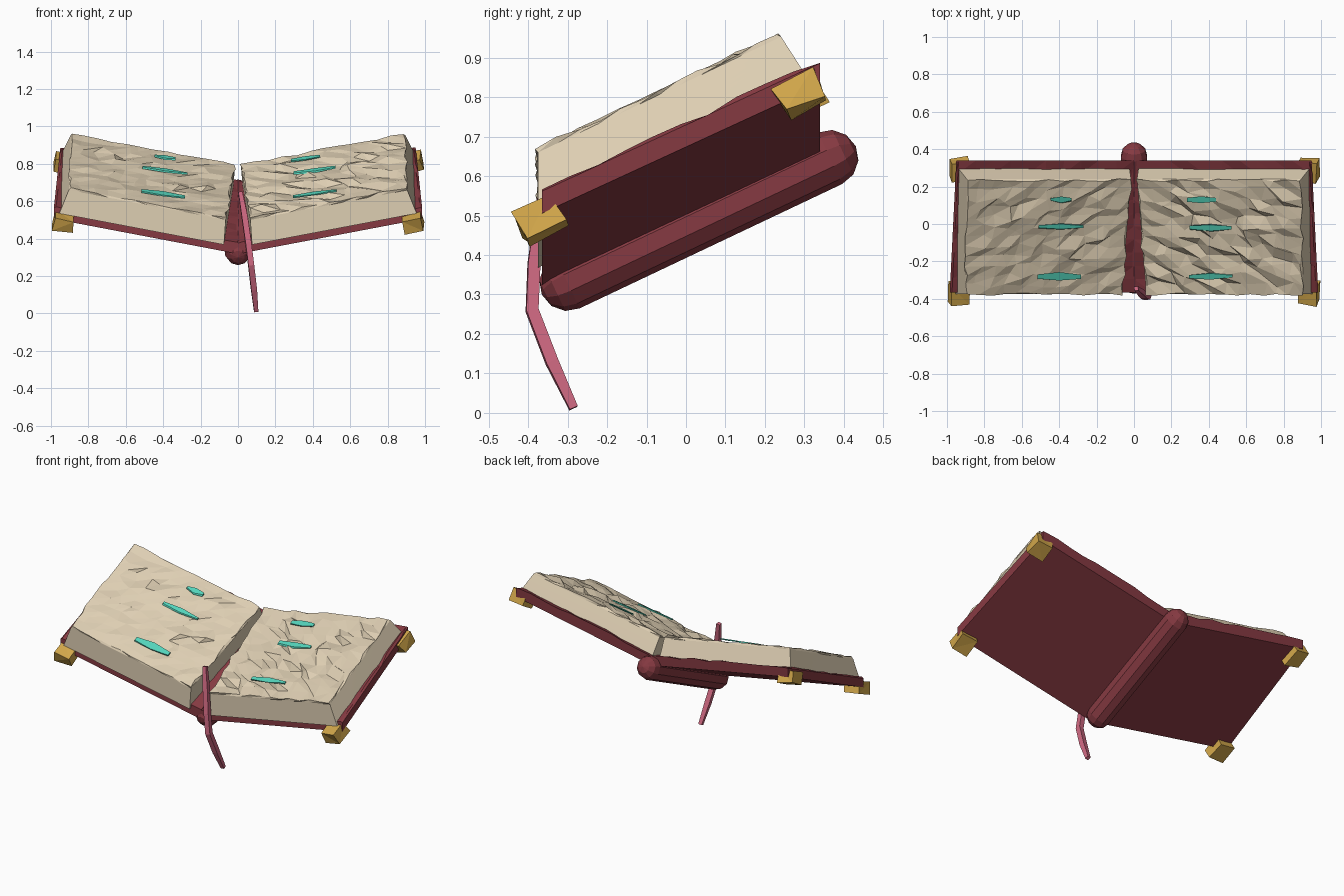
import bpy, bmesh, math, random
from mathutils import Vector, Matrix

random.seed(4)
if "Cube" in bpy.data.objects:
    bpy.data.objects.remove(bpy.data.objects["Cube"], do_unlink=True)


def material(name, rgb):
    m = bpy.data.materials.new(name)
    m.use_nodes = True
    m.diffuse_color = (*rgb, 1)
    m.node_tree.nodes["Principled BSDF"].inputs["Base Color"].default_value = (*rgb, 1)
    return m


leather = material("dark red leather", (0.24, 0.042, 0.054))
paper = material("cream paper", (0.73, 0.62, 0.45))
gold = material("gold", (0.65, 0.39, 0.07))
teal = material("teal ink", (0.09, 0.66, 0.50))
pink = material("pink ribbon", (0.62, 0.14, 0.22))


def finish(bm, name, mat):
    bmesh.ops.recalc_face_normals(bm, faces=bm.faces)
    me = bpy.data.meshes.new(name)
    bm.to_mesh(me)
    bm.free()
    me.materials.append(mat)
    ob = bpy.data.objects.new(name, me)
    bpy.context.collection.objects.link(ob)
    return ob


def lerp(a, b, t):
    return a + (b - a) * t


def jit(amount):
    return random.uniform(-amount, amount)


def slab(name, mat, cuts, place):
    """Gridded block whose unit coordinates are mapped through place."""
    bm = bmesh.new()
    bmesh.ops.create_cube(bm, size=1)
    bmesh.ops.subdivide_edges(bm, edges=bm.edges, cuts=cuts, use_grid_fill=True)
    for v in bm.verts:
        v.co = place(*(v.co + Vector((0.5, 0.5, 0.5))))
    bmesh.ops.triangulate(bm, faces=bm.faces, quad_method='ALTERNATE')
    return finish(bm, name, mat)


# Heights of the tilted, opened book at a given spot
def cover_z(x, y):
    return 0.49 + 0.19 * abs(x) + 0.47 * y


def page_z(x, y):
    return 0.68 + 0.19 * abs(x) + 0.48 * y


def cover(side):
    def place(a, b, c):
        x = a * lerp(0.985, 0.95, b)
        y = lerp(-0.365, 0.34, b)
        z = cover_z(x, y) + 0.062 * c
        if c > 0.99:
            z += jit(0.008)
            x -= 0.012 * a
        return Vector((side * x, y, z))
    return place


def pages(side, rough):
    def place(a, b, c):
        inner = lerp(0.065, 0.015, b) + 0.01 * (1 - c)
        outer = lerp(0.955, 0.90, c) - 0.01 * b
        x = lerp(inner, outer, a)
        y = lerp(-0.375, lerp(0.305, 0.235, c), b)
        z = lerp(cover_z(x, y) + 0.04, page_z(x, y), c)
        if c > 0.99:
            edge = min(a, 1 - a, b, 1 - b) < 0.01
            k = 0.4 if edge else 1
            x += k * jit(0.03)
            y += k * jit(0.02)
            z += k * jit(rough)
        return Vector((side * x, y, z))
    return place


def corner(name, side, y, z):
    bm = bmesh.new()
    bmesh.ops.create_cube(bm, size=1)
    for v in bm.verts:
        v.co = Vector((v.co.x * 0.105, v.co.y * 0.11, v.co.z * 0.075))
        v.co += Vector((jit(0.006), jit(0.008), jit(0.006)))
    turn = Matrix.Rotation(math.radians(25), 4, 'X') @ Matrix.Rotation(-side * 0.19, 4, 'Y')
    bm.transform(Matrix.Translation((side * 0.932, y, z)) @ turn)
    bmesh.ops.triangulate(bm, faces=bm.faces)
    finish(bm, name, gold)


def ink_stroke(name, x, y, length, width):
    bm = bmesh.new()
    bmesh.ops.create_circle(bm, cap_ends=True, segments=6, radius=1)
    top = bmesh.ops.extrude_face_region(bm, geom=bm.faces[:])
    bmesh.ops.translate(bm, verts=[v for v in top["geom"] if isinstance(v, bmesh.types.BMVert)],
                        vec=(0, 0, 0.008))
    base = page_z(x, y) + 0.014
    for v in bm.verts:
        dx = v.co.x * length / 2
        dy = v.co.y * width / 2 + jit(0.004)
        slope = 0.14 * (1 if x > 0 else -1)
        v.co = Vector((x + dx, y + dy, base + slope * dx + 0.48 * dy + v.co.z))
    finish(bm, name, teal)


# Covers, page blocks and metal corners, mirrored to both sides
for side, label, rough in ((1, "left", 0.014), (-1, "right", 0.007)):
    slab(label + "_cover", leather, 9, cover(side))
    slab(label + "_pages", paper, 11, pages(side, rough))
    corner(label + "_front_corner", side, -0.37, 0.49)
    corner(label + "_back_corner", side, 0.29, 0.808)

# Ink strokes on both pages
strokes = ((-0.39, 0.13, 0.13, 0.03), (-0.39, -0.015, 0.28, 0.028), (-0.40, -0.28, 0.27, 0.04),
           (0.36, 0.13, 0.18, 0.03), (0.41, -0.02, 0.26, 0.035), (0.41, -0.28, 0.27, 0.03))
for i, s in enumerate(strokes):
    ink_stroke("ink_stroke_%d" % (i + 1), *s)

# Rounded spine: a faceted ball stretched along the fold
front, back = Vector((0, -0.30, 0.33)), Vector((0, 0.365, 0.645))
axis = back - front
bm = bmesh.new()
bmesh.ops.create_uvsphere(bm, u_segments=10, v_segments=6, radius=0.072)
bmesh.ops.bisect_plane(bm, geom=bm.verts[:] + bm.edges[:] + bm.faces[:],
                       plane_co=(0, 0, 0), plane_no=(0, 0, 1))
middle = [f for f in bm.faces if f.calc_center_median().z > 0]
bmesh.ops.split(bm, geom=middle)
for f in bm.faces:
    f.tag = f.calc_center_median().z > 0
for v in {v for f in bm.faces if f.tag for v in f.verts}:
    v.co.z += axis.length
rims = [e for e in bm.edges if e.is_boundary]
bmesh.ops.bridge_loops(bm, edges=rims)
bm.transform(Matrix.Translation(front) @ axis.to_track_quat('Z', 'Y').to_matrix().to_4x4())
finish(bm, "spine", leather)

# Ribbon bookmark hanging over the front of the spine
path = ((0.012, -0.345, 0.65), (0.035, -0.365, 0.52), (0.055, -0.385, 0.38),
        (0.07, -0.39, 0.26), (0.085, -0.34, 0.13), (0.097, -0.285, 0.012))
curve = bpy.data.curves.new("ribbon_bookmark", 'CURVE')
curve.dimensions = '3D'
curve.bevel_depth = 0.022
curve.bevel_resolution = 0
curve.use_fill_caps = True
line = curve.splines.new('POLY')
line.points.add(len(path) - 1)
for i, (point, co) in enumerate(zip(line.points, path)):
    point.co = (*co, 1)
    point.radius = 0.7 if i in (0, len(path) - 1) else 1
line.use_smooth = False
curve.materials.append(pink)
bpy.context.collection.objects.link(bpy.data.objects.new("ribbon_bookmark", curve))
